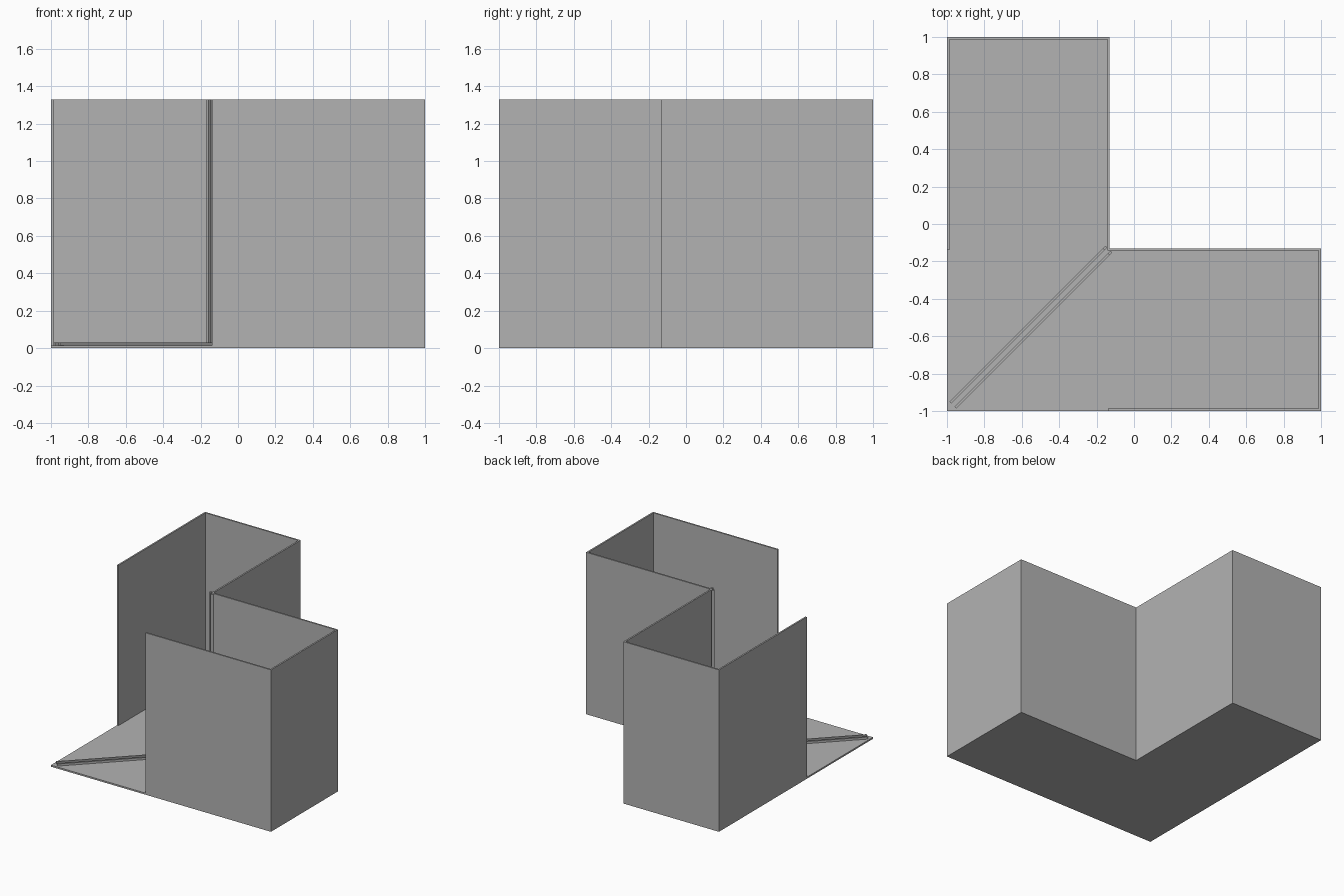
import bpy
import bmesh
from mathutils import Vector

cube = bpy.data.objects.get("Cube")
if cube:
    bpy.data.objects.remove(cube, do_unlink=True)

HEIGHT = 1.33    # overall height
T = 0.013        # wall and floor thickness
INNER = -0.13    # outside face of the inner corner
OPEN = -0.14     # where the two outer walls stop

grey = bpy.data.materials.new("matte grey")
grey.use_nodes = True
colour = (0.45, 0.45, 0.45, 1)
grey.diffuse_color = colour
grey.node_tree.nodes["Principled BSDF"].inputs["Base Color"].default_value = colour


def prism(name, outline, z0, z1):
    """Extrude a flat outline from z0 up to z1."""
    bm = bmesh.new()
    face = bm.faces.new([bm.verts.new((x, y, z0)) for x, y in outline])
    result = bmesh.ops.extrude_face_region(bm, geom=[face])
    top = [v for v in result["geom"] if isinstance(v, bmesh.types.BMVert)]
    bmesh.ops.translate(bm, verts=top, vec=(0, 0, z1 - z0))
    bmesh.ops.recalc_face_normals(bm, faces=bm.faces)
    mesh = bpy.data.meshes.new(name)
    bm.to_mesh(mesh)
    bm.free()
    mesh.materials.append(grey)
    obj = bpy.data.objects.new(name, mesh)
    bpy.context.collection.objects.link(obj)
    return obj


# L-shaped floor
prism("floor", [(-1, -1), (1, -1), (1, INNER), (INNER, INNER), (INNER, 1), (-1, 1)], 0, T)

# One continuous folded wall, mirrored across the diagonal
half = [(-1, OPEN), (-1, 1), (INNER, 1), (INNER, INNER)]
half_inside = [(-1 + T, OPEN), (-1 + T, 1 - T), (INNER - T, 1 - T), (INNER - T, INNER - T)]


def across(points):
    return [(y, x) for x, y in reversed(points[:-1])]


outer = half + across(half)
inside = half_inside + across(half_inside)
prism("folded_wall", outer + inside[::-1], T, HEIGHT)

# Pair of guide rails forming a slot along the diagonal and up the inner corner
along = Vector((1, 1)).normalized()
side = Vector((1, -1)).normalized()


def rail(name, t0, t1, n0, n1, z0, z1):
    corners = [(t0, n0), (t1, n0), (t1, n1), (t0, n1)]
    prism(name, [along * t + side * n for t, n in corners], z0, z1)


for label, s in (("left", 1), ("right", -1)):
    rail(label + "_floor_rail", -1.37, -0.2, s * 0.013, s * 0.026, T, 0.03)
    rail(label + "_corner_rail", -0.211, -0.19, s * 0.013, s * 0.026, T, HEIGHT)
